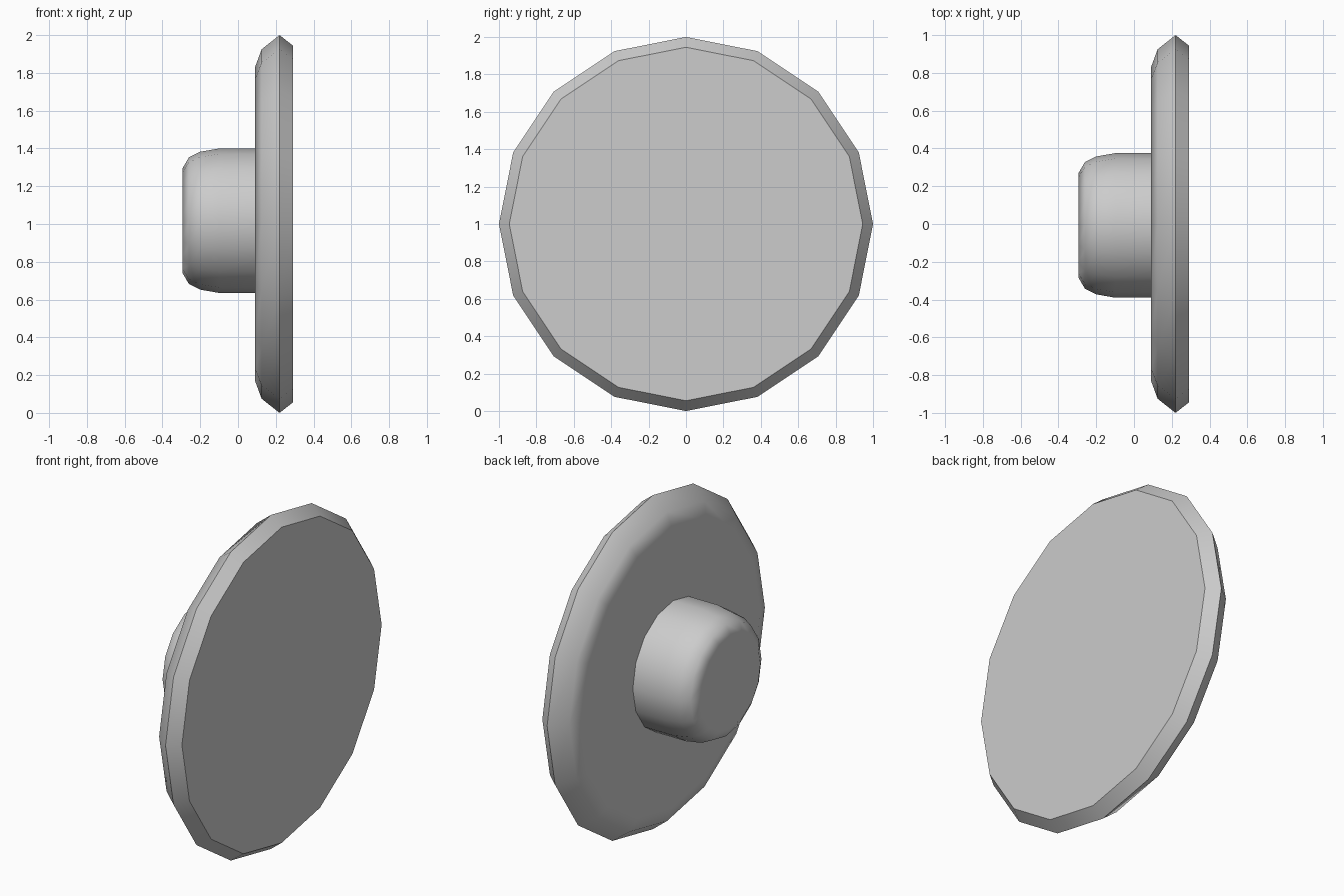
import bpy
import bmesh
import math

cube = bpy.data.objects.get("Cube")
if cube:
    bpy.data.objects.remove(cube, do_unlink=True)

SIDES = 16

# Single plain grey
grey = bpy.data.materials.new("plain_grey")
grey.use_nodes = True
colour = (0.604, 0.604, 0.604, 1.0)
grey.diffuse_color = colour
bsdf = next(n for n in grey.node_tree.nodes if n.type == "BSDF_PRINCIPLED")
bsdf.inputs["Base Color"].default_value = colour


def lathe_x(name, profile, centre_y, centre_z):
    """Closed solid turned around the x axis from (x, radius) points."""
    bm = bmesh.new()
    rings = []
    for x, r in profile:
        ring = []
        for i in range(SIDES):
            a = 2 * math.pi * i / SIDES
            ring.append(bm.verts.new((x, centre_y + r * math.cos(a),
                                      centre_z + r * math.sin(a))))
        rings.append(ring)
    for a, b in zip(rings, rings[1:]):
        for i in range(SIDES):
            j = (i + 1) % SIDES
            bm.faces.new((a[i], a[j], b[j], b[i]))
    bm.faces.new(rings[0])
    bm.faces.new(rings[-1])
    bmesh.ops.recalc_face_normals(bm, faces=bm.faces)
    mesh = bpy.data.meshes.new(name)
    bm.to_mesh(mesh)
    bm.free()
    mesh.materials.append(grey)
    obj = bpy.data.objects.new(name, mesh)
    bpy.context.collection.objects.link(obj)

    # Smooth rounded areas, crisp rim, flat caps
    bpy.ops.object.select_all(action="DESELECT")
    obj.select_set(True)
    bpy.context.view_layer.objects.active = obj
    bpy.ops.object.shade_smooth_by_angle(angle=math.radians(40))
    weighted = obj.modifiers.new("flat_caps", "WEIGHTED_NORMAL")
    weighted.keep_sharp = True
    return obj


# Wide disc with a pointed rim and a softened rear edge
lathe_x("disc", [(0.29, 0.945), (0.22, 1.0), (0.125, 0.925), (0.09, 0.83)],
        0.0, 1.0)

# Rounded knob, slightly off centre, sunk a little into the disc
lathe_x("knob", [(0.11, 0.3825), (-0.10, 0.3825), (-0.20, 0.365),
                 (-0.26, 0.335), (-0.295, 0.275)],
        -0.0075, 1.0175)
